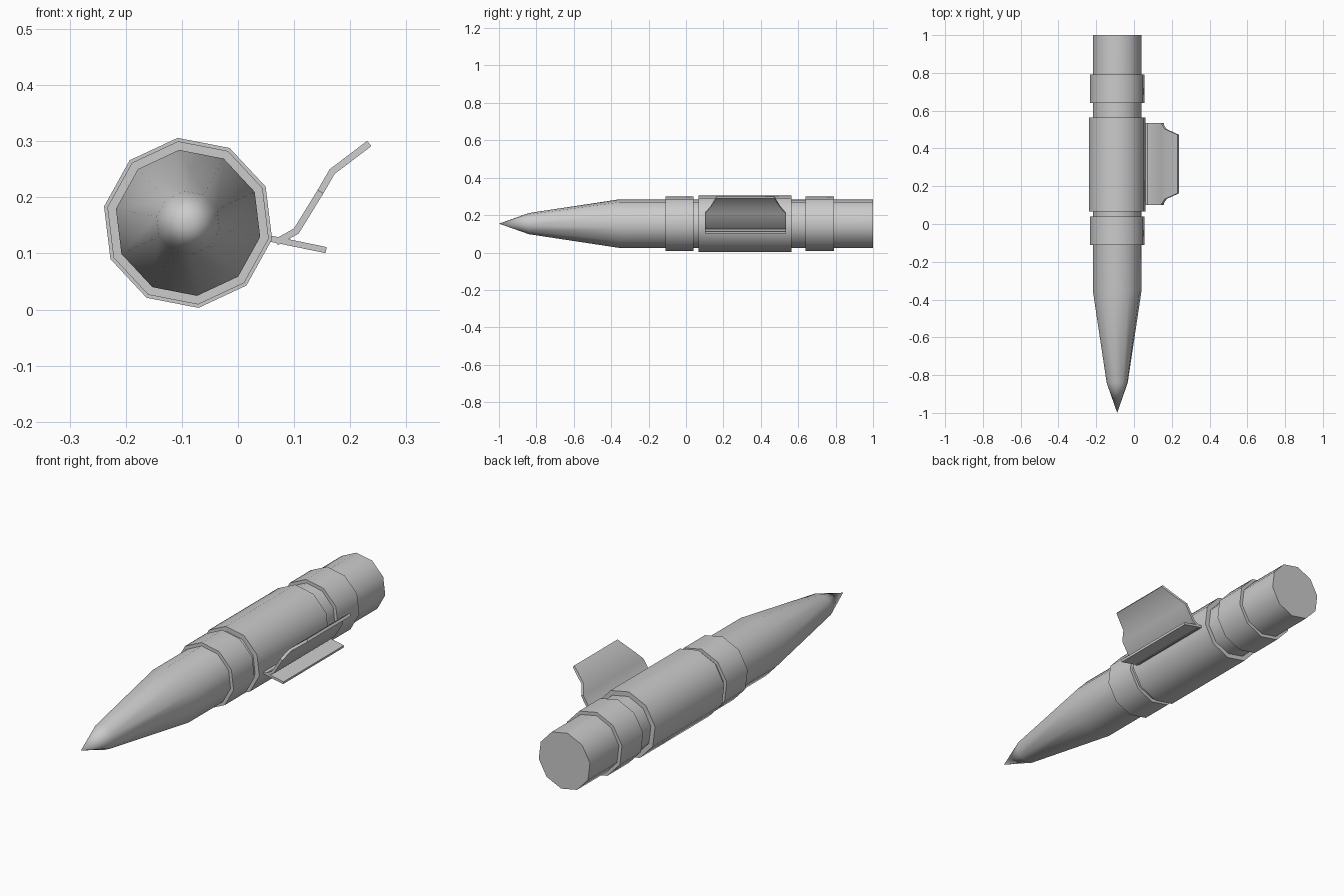
import bpy, bmesh, math
from mathutils import Vector

if "Cube" in bpy.data.objects:
    bpy.data.objects.remove(bpy.data.objects["Cube"])

CX, CZ, SIDES, START = -0.089, 0.1545, 10, math.radians(97)


def finish(name, bm, angle):
    bmesh.ops.recalc_face_normals(bm, faces=bm.faces[:])
    mesh = bpy.data.meshes.new(name)
    bm.to_mesh(mesh)
    bm.free()
    ob = bpy.data.objects.new(name, mesh)
    bpy.context.collection.objects.link(ob)
    bpy.ops.object.select_all(action='DESELECT')
    ob.select_set(True)
    bpy.context.view_layer.objects.active = ob
    bpy.ops.object.shade_smooth_by_angle(angle=math.radians(angle))
    return ob


def lathe(name, profile):
    """Ten-sided solid along y from (y, radius) stations; radius 0 is a point."""
    bm = bmesh.new()
    rings = []
    for y, r in profile:
        count = SIDES if r > 0 else 1
        angles = [START + math.tau * i / SIDES for i in range(count)]
        rings.append([bm.verts.new((CX + r * math.cos(a), y, CZ + r * math.sin(a)))
                      for a in angles])
    for a, b in zip(rings, rings[1:]):
        for i in range(SIDES):
            j = (i + 1) % SIDES
            if len(a) == 1:
                bm.faces.new((a[0], b[i], b[j]))
            else:
                bm.faces.new((a[i], a[j], b[j], b[i]))
    for ring in (rings[0], rings[-1]):
        if len(ring) > 1:
            bm.faces.new(ring)
    return finish(name, bm, 40)


def bent_plate(name, path, thick, mid_y):
    """Sheet following (x, z, half width) stations, with mitred thickness."""
    pts = [Vector((x, z)) for x, z, _ in path]
    bm = bmesh.new()
    rings = []
    for i, p in enumerate(pts):
        before = (p - pts[i - 1]).normalized() if i else None
        after = (pts[i + 1] - p).normalized() if i < len(pts) - 1 else None
        before, after = before or after, after or before
        t = (before + after).normalized()
        n = Vector((-t.y, t.x)) * (thick / 2 / t.dot(after))
        w = path[i][2]
        rings.append([bm.verts.new((p.x + s * n.x, mid_y + side * w, p.y + s * n.y))
                      for s, side in ((1, -1), (1, 1), (-1, 1), (-1, -1))])
    for a, b in zip(rings, rings[1:]):
        for i in range(4):
            j = (i + 1) % 4
            bm.faces.new((a[i], a[j], b[j], b[i]))
    bm.faces.new(rings[0])
    bm.faces.new(rings[-1])
    return finish(name, bm, 35)


# Barrel with tapered nose and pointed tip
lathe("body", [(-1.0, 0), (-0.84, 0.057), (-0.355, 0.131), (1.0, 0.131)])

# Collars and central sleeve
for name, y0, y1, r in (("front_collar", -0.11, 0.04, 0.1465),
                        ("rear_collar", 0.64, 0.792, 0.1465),
                        ("sleeve", 0.066, 0.563, 0.1526)):
    lathe(name, [(y0, r), (y1, r)])

# Side clip: flat base plate and bent, tapering lever
bent_plate("clip_base", [(0.05, 0.128, 0.217), (0.157, 0.106, 0.217)], 0.011, 0.3175)
bent_plate("clip_lever", [(0.068, 0.12, 0.217), (0.104, 0.14, 0.217), (0.147, 0.21, 0.217),
                          (0.168, 0.246, 0.185), (0.234, 0.296, 0.155)], 0.012, 0.3175)
